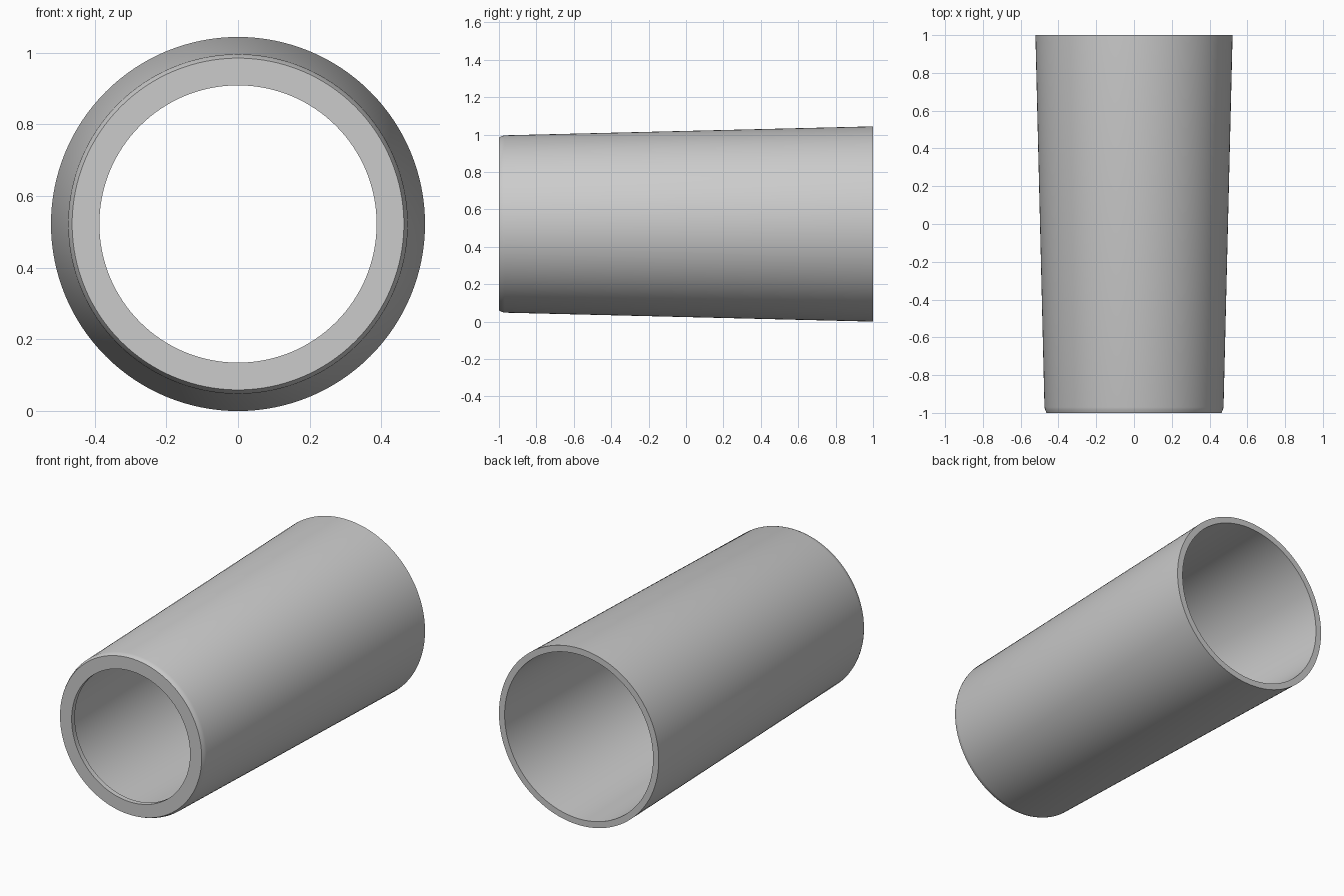
import bpy, bmesh, math
from mathutils import Vector

if "Cube" in bpy.data.objects:
    bpy.data.objects.remove(bpy.data.objects["Cube"])

R = 0.522        # largest outer radius, also height of the axis
SIDES = 128

# Closed wall section as (radius, y): outside, front chamfer, front lip, inside
section = [
    (R, 1.0), (0.474, -0.97), (0.470, -0.985), (0.463, -1.0),
    (0.387, -1.0), (0.387, -0.97), (0.437, -0.97), (0.485, 1.0),
]

# Tapered sleeve: the section revolved around the y axis
bm = bmesh.new()
rings = []
for i in range(SIDES):
    a = 2 * math.pi * i / SIDES
    rings.append([bm.verts.new(Vector((r * math.sin(a), y, R + r * math.cos(a))))
                  for r, y in section])
n = len(section)
for i in range(SIDES):
    a, b = rings[i], rings[(i + 1) % SIDES]
    for j in range(n):
        k = (j + 1) % n
        bm.faces.new((a[j], a[k], b[k], b[j]))
bmesh.ops.recalc_face_normals(bm, faces=bm.faces)

mesh = bpy.data.meshes.new("tapered_sleeve")
bm.to_mesh(mesh)
bm.free()
sleeve = bpy.data.objects.new("tapered_sleeve", mesh)
bpy.context.collection.objects.link(sleeve)

# Smooth walls with crisp rims
bpy.context.view_layer.objects.active = sleeve
sleeve.select_set(True)
bpy.ops.object.shade_smooth_by_angle(angle=math.radians(25))
